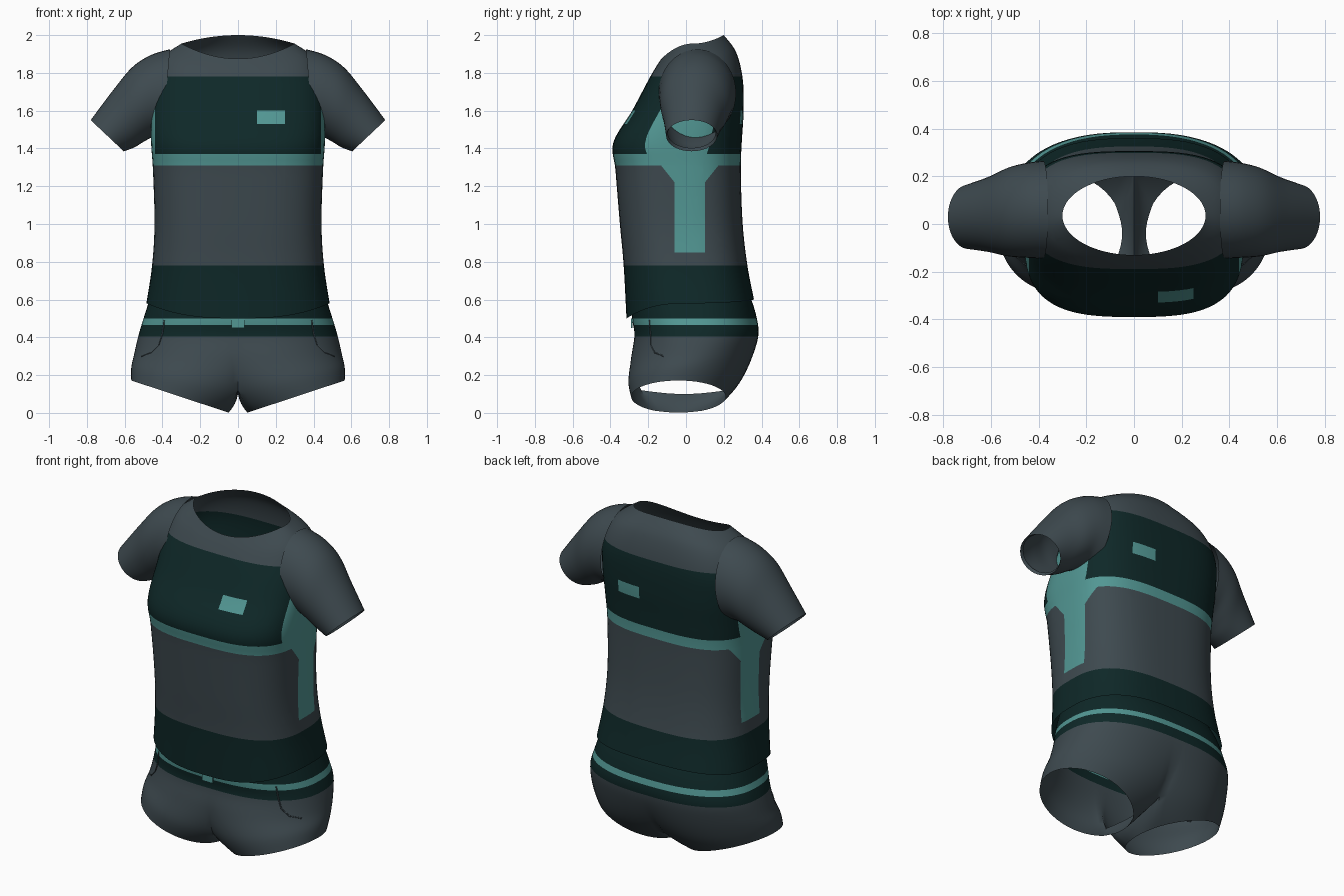
import bpy, bmesh, math
from mathutils import Vector
from mathutils.bvhtree import BVHTree

cube = bpy.data.objects.get("Cube")
if cube:
    bpy.data.objects.remove(cube)


def material(name, rgb):
    m = bpy.data.materials.new(name)
    m.use_nodes = True
    m.diffuse_color = (*rgb, 1)
    m.node_tree.nodes["Principled BSDF"].inputs["Base Color"].default_value = (*rgb, 1)
    return m


MATS = [material("slate grey", (0.048, 0.068, 0.079)),
        material("dark green", (0.0045, 0.021, 0.021)),
        material("teal", (0.085, 0.31, 0.295))]
GREY, GREEN, TEAL = range(3)


def resample(rows, n):
    """Catmull-Rom interpolation of rows of section parameters."""
    out = []
    for i in range(len(rows) - 1):
        a, b, c, d = (rows[max(0, min(len(rows) - 1, i + k))] for k in (-1, 0, 1, 2))
        for j in range(n):
            t = j / n
            out.append([q + t / 2 * (r - p + t * (2 * p - 5 * q + 4 * r - s + t * (3 * (q - r) + s - p)))
                        for p, q, r, s in zip(a, b, c, d)])
    return out + [list(rows[-1])]


def power(v, e):
    return math.copysign(abs(v) ** e, v)


def grid(bm, rows, closed):
    vs = [[bm.verts.new(p) for p in row] for row in rows]
    n = len(rows[0])
    for lo, hi in zip(vs, vs[1:]):
        for i in range(n if closed else n - 1):
            j = (i + 1) % n
            bm.faces.new((lo[i], lo[j], hi[j], hi[i]))


def finish(name, bm, cuts, rule):
    """Cut the cloth along colour borders, colour each face by the rule."""
    bmesh.ops.remove_doubles(bm, verts=bm.verts, dist=0.0005)
    bmesh.ops.recalc_face_normals(bm, faces=bm.faces)
    for co, no in cuts:
        bmesh.ops.bisect_plane(bm, geom=bm.verts[:] + bm.edges[:] + bm.faces[:],
                               dist=0.0001, plane_co=co, plane_no=no)
    for f in bm.faces:
        f.material_index = rule(f.calc_center_median())
    me = bpy.data.meshes.new(name)
    bm.to_mesh(me)
    bm.free()
    ob = bpy.data.objects.new(name, me)
    bpy.context.collection.objects.link(ob)
    for m in MATS:
        me.materials.append(m)
    bpy.ops.object.select_all(action='DESELECT')
    ob.select_set(True)
    bpy.context.view_layer.objects.active = ob
    bpy.ops.object.shade_smooth_by_angle(angle=math.radians(50))
    return ob


def level(axis, values):
    no = Vector([float(axis == k) for k in "xyz"])
    return [(no * v, no) for v in values]


# Shirt body: front z, side z, back z, half width, front y, back y, roundness
body_rows = [
    (0.50, 0.58, 0.60, 0.485, -0.315, 0.36, 0.74),
    (0.78, 0.78, 0.78, 0.455, -0.33, 0.325, 0.72),
    (1.00, 1.00, 1.00, 0.442, -0.35, 0.30, 0.70),
    (1.28, 1.28, 1.28, 0.45, -0.373, 0.29, 0.68),
    (1.43, 1.43, 1.43, 0.46, -0.385, 0.295, 0.66),
    (1.60, 1.60, 1.60, 0.46, -0.285, 0.305, 0.66),
    (1.76, 1.75, 1.77, 0.448, -0.20, 0.30, 0.68),
    (1.83, 1.88, 1.91, 0.40, -0.16, 0.265, 0.80),
    (1.875, 1.955, 2.00, 0.30, -0.13, 0.20, 1.0)]
rings = []
for zf, zs, zb, w, yf, yb, e in resample(body_rows, 6):
    ring = []
    for i in range(72):
        a = math.tau * i / 72
        c, s = math.cos(a), math.sin(a)
        z = zs + ((zf if s < 0 else zb) - zs) * s * s
        ring.append((w * power(c, e), (yf + yb) / 2 + (yb - yf) / 2 * power(s, e), z))
    rings.append(ring)


def shirt_colour(p):
    x, y, z = abs(p.x), p.y, p.z
    if z < 0.78:
        return GREEN
    if z < 1.31:
        strip = 0.08 + max(0, z - 1.22) * 0.8
        return TEAL if x > 0.3 and z > 0.85 and abs(y - 0.02) < strip else GREY
    if z < 1.37:
        return TEAL
    if z > 1.78:
        return GREY
    if x > 0.44:
        return TEAL
    return TEAL if 0.1 < p.x < 0.25 and 1.53 < z < 1.60 else GREEN


bm = bmesh.new()
grid(bm, rings, True)
cuts = level("z", (0.78, 0.85, 1.22, 1.31, 1.37, 1.53, 1.60, 1.78))
cuts += level("x", (-0.44, 0.1, 0.25, 0.44)) + level("y", (-0.06, 0.1))
cuts += [(Vector((0, 0.02 + k * 0.08, 1.22)), Vector((0, 1, -0.8 * k))) for k in (-1, 1)]
finish("shirt_body", bm, cuts, shirt_colour)

# Sleeves: top x, top z, bottom x, bottom z, centre y, half depth
sleeve_rows = [
    (0.36, 1.925, 0.40, 1.46, 0.06, 0.205),
    (0.46, 1.895, 0.45, 1.46, 0.057, 0.198),
    (0.56, 1.83, 0.50, 1.435, 0.05, 0.185),
    (0.66, 1.71, 0.55, 1.405, 0.04, 0.158),
    (0.78, 1.55, 0.605, 1.385, 0.03, 0.135)]
for side, name in ((1, "left_sleeve"), (-1, "right_sleeve")):
    rings = []
    for tx, tz, bx, bz, cy, ry in resample(sleeve_rows, 5):
        ring = []
        for i in range(40):
            a = math.tau * i / 40
            k = (1 + math.cos(a)) / 2
            ring.append((side * (bx + (tx - bx) * k), cy + ry * math.sin(a), bz + (tz - bz) * k))
        rings.append(ring)
    # turned-in cuff
    mid = sum((Vector(p) for p in rings[-1]), Vector()) / 40
    rings.append([Vector(p).lerp(mid, 0.07) - Vector((side * 0.012, 0, -0.012)) for p in rings[-1]])
    bm = bmesh.new()
    grid(bm, rings, True)
    finish(name, bm, [], lambda p: GREY)

# Shorts, one half: inner z, outer z, centre x, centre y, half width, half depth, roundness, arc
shorts_rows = [
    (0.68, 0.68, 0, 0.02, 0.44, 0.28, 0.8, 90),
    (0.60, 0.60, 0, 0.03, 0.468, 0.315, 0.8, 90),
    (0.50, 0.50, 0, 0.045, 0.50, 0.33, 0.82, 90),
    (0.41, 0.41, 0.03, 0.055, 0.497, 0.328, 0.85, 93),
    (0.29, 0.31, 0.11, 0.03, 0.44, 0.32, 0.95, 104),
    (0.12, 0.24, 0.22, -0.01, 0.345, 0.295, 1, 129.6),
    (-0.015, 0.1716, 0.305, -0.04, 0.26, 0.25, 1, 150)]
STEPS = 5
outer, inner = [], []
crotch = (len(shorts_rows) - 2) * STEPS
for r, (zc, zs, cx, cy, rx, ry, e, arc) in enumerate(resample(shorts_rows, STEPS)):
    row = []
    for i in range(41):
        a = math.radians(arc) * (i / 20 - 1)
        x = max(0, cx + rx * power(math.cos(a), e))
        if i in (0, 40) and r <= crotch:
            x = 0
        row.append(Vector((x, cy + ry * power(math.sin(a), e), zc + (zs - zc) * x / (cx + rx))))
    outer.append(row)
    if r >= crotch:
        t = (r - crotch) / STEPS
        inner.append([row[0].lerp(row[-1], u / 10)
                      - Vector((0.03 * t, 0, 0.02 - 0.01 * t)) * math.sin(math.pi * u / 10)
                      for u in range(11)])
bm = bmesh.new()
for side in (1, -1):
    for rows in (outer, inner):
        grid(bm, [[(side * p.x, p.y, p.z) for p in row] for row in rows], False)


def shorts_colour(p):
    if p.z < 0.405:
        return GREY
    return TEAL if 0.465 < p.z < 0.5 else GREEN


shorts = finish("shorts", bm, level("z", (0.405, 0.465, 0.5)), shorts_colour)

# Pocket seams lie on the cloth
bm = bmesh.new()
bm.from_mesh(shorts.data)
tree = BVHTree.FromBMesh(bm)
bm.free()
for side, name in ((1, "left_pocket_seam"), (-1, "right_pocket_seam")):
    path = []
    for x, z in ((0.39, 0.49), (0.40, 0.42), (0.42, 0.36), (0.46, 0.32), (0.51, 0.30)):
        hit = tree.ray_cast(Vector((side * x, -2, z)), Vector((0, 1, 0)))[0]
        if hit:
            path.append(hit)
    cu = bpy.data.curves.new(name, 'CURVE')
    cu.dimensions = '3D'
    cu.bevel_depth = 0.004
    cu.bevel_resolution = 1
    sp = cu.splines.new('POLY')
    sp.points.add(len(path) - 1)
    for pt, p in zip(sp.points, path):
        pt.co = (*p, 1)
    cu.materials.append(MATS[GREY])
    bpy.context.collection.objects.link(bpy.data.objects.new(name, cu))

# Waist fastener
bpy.ops.mesh.primitive_cube_add(size=1, location=(0, -0.287, 0.475))
tab = bpy.context.object
tab.name = "waist_tab"
tab.scale = (0.07, 0.009, 0.05)
tab.data.materials.append(MATS[TEAL])
